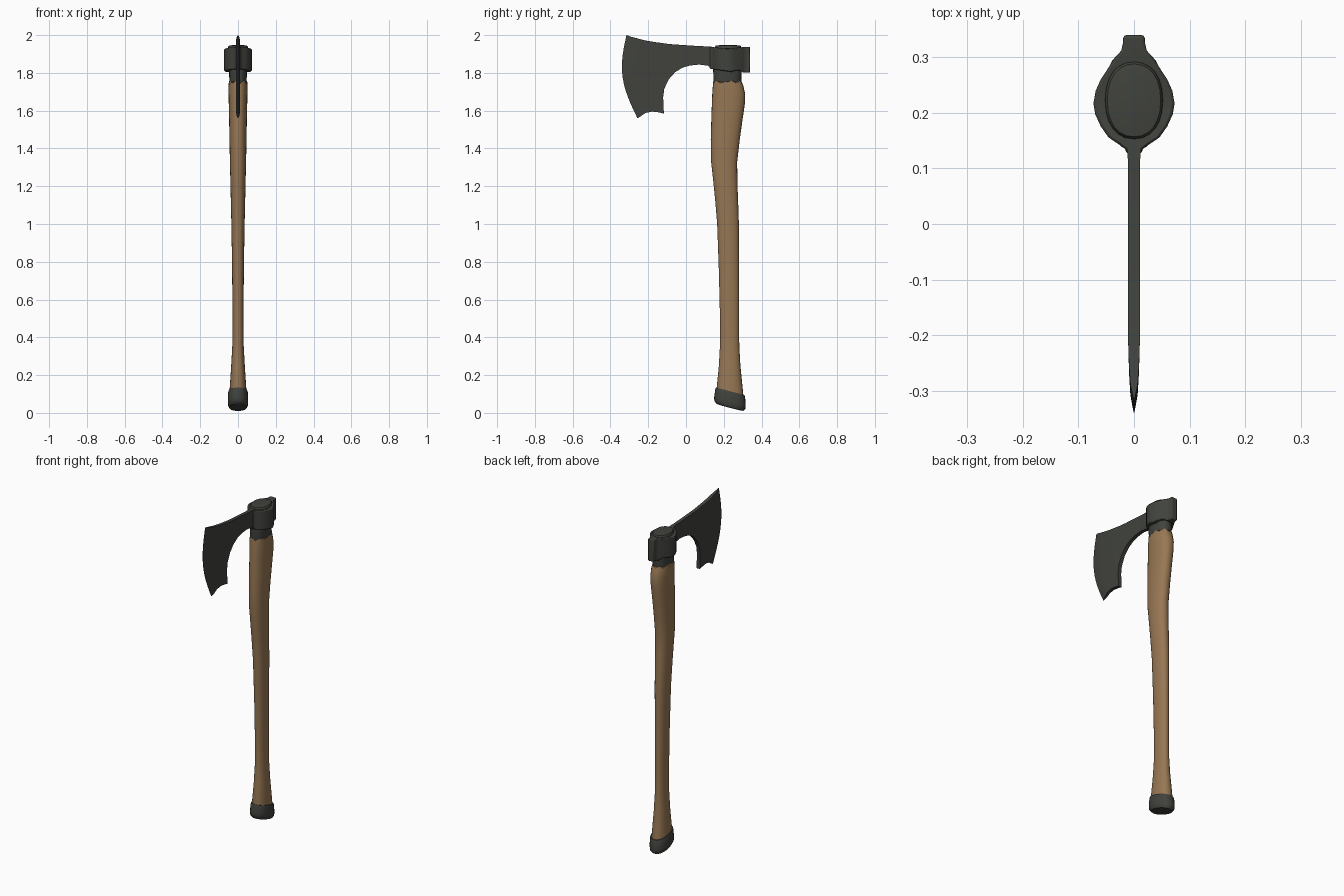
import bpy, bmesh, math

if "Cube" in bpy.data.objects:
    bpy.data.objects.remove(bpy.data.objects["Cube"])


def material(name, rgb):
    m = bpy.data.materials.new(name)
    m.diffuse_color = (*rgb, 1)
    m.use_nodes = True
    m.node_tree.nodes["Principled BSDF"].inputs["Base Color"].default_value = m.diffuse_color
    return m


IRON = material("dark iron", (0.052, 0.055, 0.046))
WOOD = material("brown wood", (0.31, 0.185, 0.088))


def finish(name, bm, mat, angle=35, bevel=0):
    bmesh.ops.recalc_face_normals(bm, faces=bm.faces)
    me = bpy.data.meshes.new(name)
    bm.to_mesh(me)
    bm.free()
    ob = bpy.data.objects.new(name, me)
    bpy.context.collection.objects.link(ob)
    me.materials.append(mat)
    if bevel:
        b = ob.modifiers.new("bevel", 'BEVEL')
        b.width, b.segments, b.limit_method = bevel, 2, 'ANGLE'
        b.angle_limit = math.radians(50)
    bpy.ops.object.select_all(action='DESELECT')
    ob.select_set(True)
    bpy.context.view_layer.objects.active = ob
    bpy.ops.object.shade_smooth_by_angle(angle=math.radians(angle))
    return ob


def loft(name, rings, mat, n=24, zfun=None, power=0.9, angle=35):
    """Stack of oval rings (z, y_front, y_back, half_width)."""
    bm = bmesh.new()
    loops = []
    for i, (z, y0, y1, hx) in enumerate(rings):
        loop = []
        for k in range(n):
            a = 2 * math.pi * k / n
            c, s = math.cos(a), math.sin(a)
            x = hx * math.copysign(abs(c) ** power, c)
            y = (y0 + y1) / 2 + (y1 - y0) / 2 * math.copysign(abs(s) ** power, s)
            loop.append(bm.verts.new((x, y, z + (zfun(i, k, y) if zfun else 0))))
        loops.append(loop)
    for a, b in zip(loops, loops[1:]):
        for k in range(n):
            bm.faces.new((a[k], a[(k + 1) % n], b[(k + 1) % n], b[k]))
    bm.faces.new(loops[0][::-1])
    bm.faces.new(loops[-1])
    return finish(name, bm, mat, angle)


# curved wooden handle with an uneven shoulder at the top
handle = [
    (0.08, .165, .305, .045), (0.13, .162, .300, .044), (0.25, .174, .288, .036),
    (0.36, .180, .282, .030), (0.50, .180, .281, .029), (0.75, .174, .281, .031),
    (1.00, .165, .280, .035), (1.12, .155, .276, .038), (1.22, .145, .272, .040),
    (1.33, .133, .271, .043), (1.45, .131, .285, .045), (1.55, .134, .299, .047),
    (1.64, .137, .312, .049), (1.69, .139, .313, .050), (1.73, .142, .304, .050),
    (1.752, .144, .296, .049)]
loft("handle", handle, WOOD,
     zfun=lambda i, k, y: 0.007 * math.sin(k * 1.9) if i == len(handle) - 1 else 0)

# iron neck running through the head, ending in a shallow dome
loft("neck_and_top_cap",
     [(1.70, .155, .285, .042), (1.755, .145, .293, .046), (1.82, .144, .293, .047),
      (1.90, .152, .292, .052), (1.938, .153, .292, .052), (1.944, .157, .288, .048),
      (1.947, .18, .265, .030)], IRON)

# slanted end cap at the bottom
loft("pommel_cap",
     [(0.027, .185, .280, .034), (0.029, .162, .304, .046), (0.042, .150, .314, .053),
      (0.060, .149, .316, .054), (0.105, .155, .313, .053), (0.115, .158, .308, .050)], IRON,
     zfun=lambda i, k, y: -0.26 * (y - 0.232))

# socket of the axe head: top-view outline, mirrored, with a poll at the back
half = [(.012, .125), (.017, .137), (.030, .145), (.046, .156), (.060, .176), (.070, .198),
        (.073, .217), (.069, .240), (.060, .260), (.050, .275), (.042, .288), (.032, .302),
        (.023, .312), (.020, .325), (.019, .340)]
outline = half + [(-x, y) for x, y in reversed(half)]


def z_low(y):
    if y < .26:
        return 1.822 - .02 * (y - .125) / .135
    return 1.812 if y < .30 else 1.802


bm = bmesh.new()
low = [bm.verts.new((x, y, z_low(y))) for x, y in outline]
top = [bm.verts.new((x, y, 1.938 - .02 * math.exp(-((y - .22) / .06) ** 2) * 0.5)) for x, y in outline]
m = len(outline)
for i in range(m):
    j = (i + 1) % m
    bm.faces.new((low[i], low[j], top[j], top[i]))
for i in range(len(half) - 1):
    bm.faces.new((top[i], top[i + 1], top[m - 2 - i], top[m - 1 - i]))
    bm.faces.new((low[m - 1 - i], low[m - 2 - i], low[i + 1], low[i]))
finish("head_socket", bm, IRON, 40, 0.005)

# bearded blade: columns from socket to cutting edge
# (top y, top z, bottom y, bottom z, half thickness, forward bulge)
cols = [
    (.150, 1.937, .150, 1.815, .014, 0), (.115, 1.940, .115, 1.838, .011, 0),
    (.070, 1.942, .070, 1.844, .011, 0), (.020, 1.945, .020, 1.839, .011, 0),
    (-.020, 1.948, -.020, 1.827, .011, 0), (-.055, 1.950, -.058, 1.803, .011, 0),
    (-.090, 1.953, -.092, 1.765, .011, 0), (-.120, 1.957, -.115, 1.715, .011, 0),
    (-.140, 1.960, -.121, 1.670, .011, .002), (-.165, 1.963, -.117, 1.585, .011, .008),
    (-.200, 1.969, -.150, 1.592, .011, .015), (-.225, 1.974, -.180, 1.595, .010, .022),
    (-.255, 1.982, -.215, 1.588, .009, .030), (-.290, 1.991, -.240, 1.570, .0065, .040),
    (-.315, 2.000, -.257, 1.560, .0008, .050)]
R = 12
bm = bmesh.new()
sides = []
for sgn in (1, -1):
    grid = []
    for ty, tz, by, bz, t, bulge in cols:
        grid.append([bm.verts.new((sgn * t,
                                   ty + (by - ty) * r / R - bulge * math.sin(math.pi * r / R),
                                   tz + (bz - tz) * r / R)) for r in range(R + 1)])
    for a, b in zip(grid, grid[1:]):
        for r in range(R):
            bm.faces.new((a[r], a[r + 1], b[r + 1], b[r]))
    sides.append(grid)
# close the thin rim all round
rim = lambda g: [c[0] for c in g] + g[-1][1:] + [c[R] for c in reversed(g[:-1])] + g[0][R - 1:0:-1]
p, q = rim(sides[0]), rim(sides[1])
for i in range(len(p)):
    j = (i + 1) % len(p)
    bm.faces.new((p[i], p[j], q[j], q[i]))
finish("blade", bm, IRON, 30)
